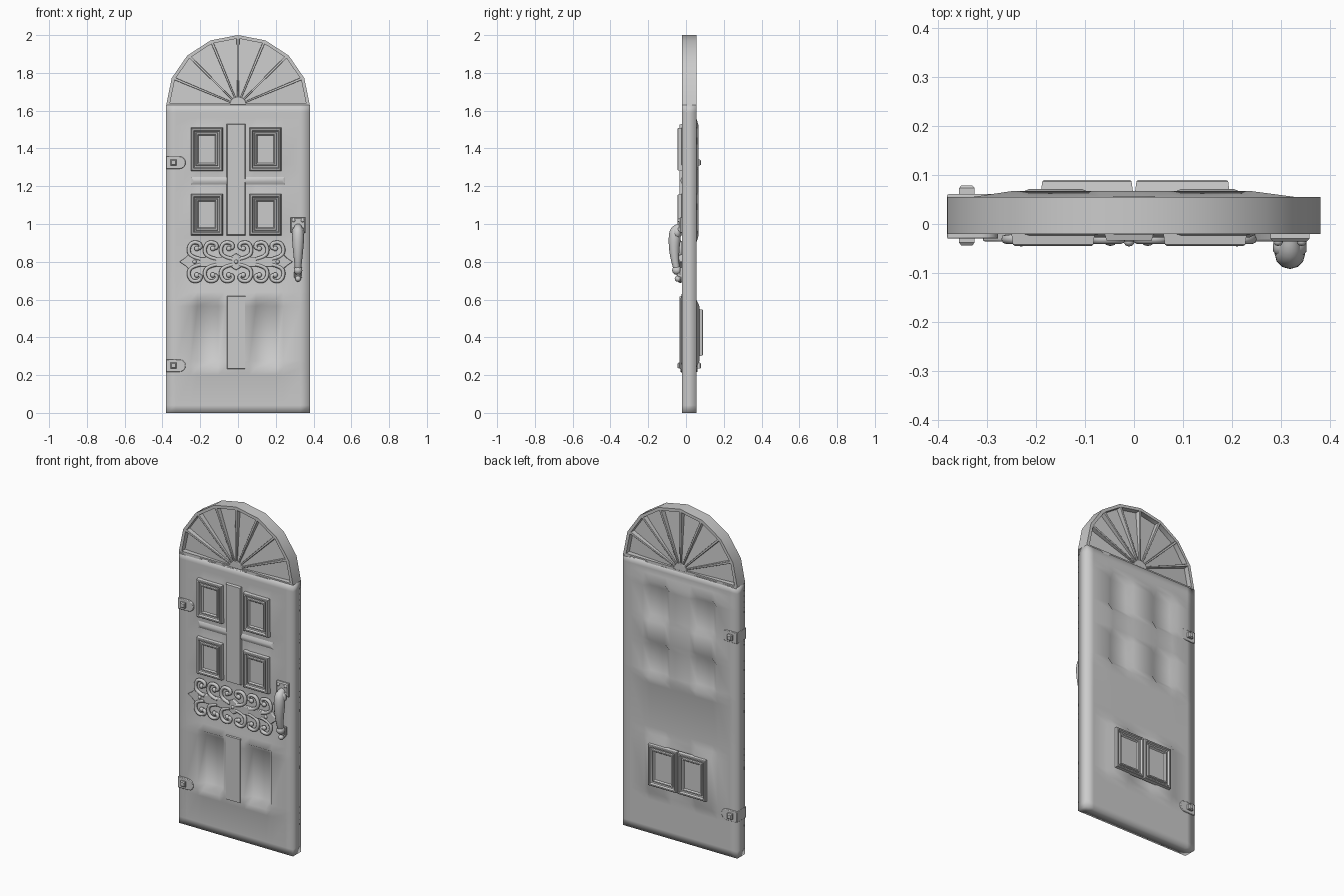
import bpy, bmesh, math

cube = bpy.data.objects.get("Cube")
if cube:
    bpy.data.objects.remove(cube, do_unlink=True)

FRONT, BACK, SPRING = -0.02, 0.055, 1.63


def finish(name, bm, angle=35):
    bmesh.ops.recalc_face_normals(bm, faces=bm.faces)
    mesh = bpy.data.meshes.new(name)
    bm.to_mesh(mesh)
    bm.free()
    ob = bpy.data.objects.new(name, mesh)
    bpy.context.collection.objects.link(ob)
    bpy.ops.object.select_all(action='DESELECT')
    ob.select_set(True)
    bpy.context.view_layer.objects.active = ob
    if angle:
        bpy.ops.object.shade_smooth_by_angle(angle=math.radians(angle))
    else:
        bpy.ops.object.shade_smooth()
    return ob


def loft(bm, loops, caps=True):
    """Skin a series of closed loops with equal point counts."""
    rows = [[bm.verts.new(p) for p in loop] for loop in loops]
    n = len(rows[0])
    for a, b in zip(rows, rows[1:]):
        for i in range(n):
            j = (i + 1) % n
            bm.faces.new((a[i], a[j], b[j], b[i]))
    if caps:
        bm.faces.new(rows[0])
        bm.faces.new(rows[-1])


def stepped_panel(name, x0, x1, z0, z1, y, side, steps):
    """Concentric rectangles: each step is (inset, height off the face)."""
    bm = bmesh.new()
    loft(bm, [[(x0 + i, y + side * h, z0 + i), (x1 - i, y + side * h, z0 + i),
               (x1 - i, y + side * h, z1 - i), (x0 + i, y + side * h, z1 - i)]
              for i, h in steps])
    return finish(name, bm)


def prism(name, outline, y0, y1, bevel=0.0):
    """Extrude an x-z outline along y."""
    bm = bmesh.new()
    loft(bm, [[(x, y, z) for x, z in outline] for y in (y0, y1)])
    ob = finish(name, bm)
    if bevel:
        mod = ob.modifiers.new("soft_edges", 'BEVEL')
        mod.width, mod.segments = bevel, 2
    return ob


def rivet(name, x, y, z, r, depth):
    bpy.ops.mesh.primitive_uv_sphere_add(segments=10, ring_count=6, location=(x, y, z))
    ob = bpy.context.object
    ob.name = name
    ob.scale = (r, depth, r)
    bpy.ops.object.shade_smooth()


def rod(name, points, thickness, radii=None, sides=2):
    curve = bpy.data.curves.new(name, 'CURVE')
    curve.dimensions = '3D'
    curve.bevel_depth, curve.bevel_resolution = thickness, sides
    curve.resolution_u, curve.use_fill_caps = 5, True
    spline = curve.splines.new('NURBS')
    spline.points.add(len(points) - 1)
    for i, (pt, p) in enumerate(zip(spline.points, points)):
        pt.co = (*p, 1)
        pt.radius = radii[i] if radii else 1
    spline.use_endpoint_u, spline.order_u = True, 3
    ob = bpy.data.objects.new(name, curve)
    bpy.context.collection.objects.link(ob)
    bpy.ops.object.select_all(action='DESELECT')
    ob.select_set(True)
    bpy.context.view_layer.objects.active = ob
    bpy.ops.object.convert(target='MESH')
    bpy.ops.object.shade_smooth()


# Door slab: a grid whose front and back are softly moulded
COLUMNS = [(-0.25, -0.07), (0.06, 0.24)]
UPPER = [(0.94, 1.17), (1.28, 1.52)]
LOWER = [(0.24, 0.60)]
SOFT = 0.035


def grid_lines(spans, ends, margin):
    lines = {ends[0], ends[1], ends[0] + margin, ends[1] - margin}
    for a, b in spans:
        lines |= {a, a + SOFT, b - SOFT, b}
    return sorted(lines)


def inside(x, z, rows):
    return any(a < x < b for a, b in COLUMNS) and any(a < z < b for a, b in rows)


def in_field(x, z, low, high):
    return -0.26 < x < 0.25 and low <= z <= high


def front_y(x, z):
    if inside(x, z, UPPER):
        return FRONT - 0.010
    if inside(x, z, LOWER):
        return FRONT + 0.030
    return FRONT - (0.010 if in_field(x, z, 0.24, 0.60) else 0)


def back_y(x, z):
    if inside(x, z, LOWER):
        return BACK + 0.016
    if inside(x, z, UPPER):
        return BACK - 0.012
    return BACK + (0.012 if in_field(x, z, 0.94, 1.52) else 0)


xs = grid_lines(COLUMNS, (-0.38, 0.38), 0.05)
zs = grid_lines(UPPER + LOWER, (0, SPRING), 0.04)
zs = sorted(zs + [0.20, 0.64, 0.90, 1.56])
bm = bmesh.new()
sheets = [[[bm.verts.new((x, f(x, z), z)) for x in xs] for z in zs] for f in (front_y, back_y)]
for s in sheets:
    for r0, r1 in zip(s, s[1:]):
        for i in range(len(xs) - 1):
            bm.faces.new((r0[i], r0[i + 1], r1[i + 1], r1[i]))
borders = []
for s in sheets:
    borders.append(s[0] + [r[-1] for r in s[1:]] + s[-1][-2::-1] + [r[0] for r in s[-2:0:-1]])
for i in range(len(borders[0])):
    j = (i + 1) % len(borders[0])
    bm.faces.new((borders[0][i], borders[0][j], borders[1][j], borders[1][i]))
finish("door_slab", bm, angle=0)

# Moulded panels, four on the front and two low on the back
MOULDING = [(0, 0), (0.003, 0.022), (0.007, 0.025), (0.014, 0.025), (0.019, 0.014),
            (0.026, 0.012), (0.029, 0.020), (0.036, 0.020), (0.042, 0.012)]
for x0, x1 in COLUMNS:
    for z0, z1 in UPPER:
        stepped_panel("front_panel", x0, x1 - 0.01, z0, z1 - 0.01, FRONT, -1, MOULDING)
for x0, x1 in ((-0.19, -0.002), (0.002, 0.195)):
    stepped_panel("back_panel", x0, x1, 0.30, 0.55, BACK + 0.010, 1, MOULDING)

# Centre stiles and cross rail
RAISED = [(0, 0), (0.004, 0.014)]
for z0, z1 in ((0.94, 1.53), (0.23, 0.62)):
    stepped_panel("centre_stile", -0.06, 0.04, z0, z1, FRONT, -1, RAISED)
stepped_panel("cross_rail", -0.25, 0.25, 1.21, 1.25, FRONT, -1, [(0, 0), (0.015, 0.008)])


# Sunburst fan arch
def arc(rx, rz, y):
    return [(rx * math.cos(math.pi * i / 8), y, SPRING + rz * math.sin(math.pi * i / 8))
            for i in range(9)]


bm = bmesh.new()
for ends in zip(*[arc(rx, rz, y) for rx, rz, y in ((0.38, 0.37, FRONT), (0.38, 0.37, BACK),
                                                   (0.362, 0.352, BACK), (0.362, 0.352, FRONT))]):
    row = [bm.verts.new(p) for p in ends]
    if ends[0][0] < 0.379:
        for k in range(4):
            bm.faces.new((last[k], last[(k + 1) % 4], row[(k + 1) % 4], row[k]))
    last = row
finish("arch_rim", bm, 30)

for name, hub_y, rim_y in (("front_fan", FRONT + 0.008, 0.012), ("back_fan", BACK - 0.008, 0.023)):
    bm = bmesh.new()
    inner, outer = arc(0.03, 0.03, hub_y), arc(0.37, 0.36, rim_y)
    for i in range(8):
        bm.faces.new([bm.verts.new(p) for p in (inner[i], outer[i], outer[i + 1], inner[i + 1])])
    finish(name, bm, 0)

for i in range(1, 8):
    a = math.pi * i / 8
    c, s, w = math.cos(a), math.sin(a), 0.007
    prism("fan_spoke", [(r * c - t * s, SPRING + r * s + t * c)
                        for r, t in ((0.03, -w * 0.6), (0.365, -w), (0.365, w), (0.03, w * 0.6))],
          FRONT + 0.001, BACK - 0.001, 0.002)
prism("fan_hub", [(x, z) for x, y, z in arc(0.045, 0.045, 0)], FRONT - 0.001, BACK + 0.001, 0.003)
prism("fan_base", [(-0.375, SPRING - 0.01), (0.375, SPRING - 0.01), (0.372, SPRING + 0.008),
                   (-0.372, SPRING + 0.008)], FRONT, BACK)

# Hinges: rounded straps wrapping the edge, bolted on both faces
for z in (0.25, 1.325):
    tip = [(-0.31 + 0.033 * math.cos(a), z + 0.033 * math.sin(a))
           for a in [math.pi * (k / 8 - 0.5) for k in range(9)]]
    outline = [(-0.381, z - 0.033)] + tip + [(-0.381, z + 0.033)]
    prism("hinge_strap", outline, FRONT - 0.010, BACK + 0.006, 0.003)
    for y, side in ((FRONT, -1), (BACK, 1)):
        stepped_panel("hinge_bolt", -0.357, -0.325, z - 0.016, z + 0.016, y, side,
                      [(0, 0), (0, 0.018), (0.005, 0.024)])

# Ornamental strap with scrolls
MID, STRAP_Z = -0.01, 0.80
half = [(0.0, 0.045), (0.03, 0.026), (0.22, 0.026), (0.25, 0.04), (0.27, 0.02), (0.30, 0.0)]
top = [(MID - x, STRAP_Z + z) for x, z in half[::-1]] + [(MID + x, STRAP_Z + z) for x, z in half[1:]]
bottom = [(x, 2 * STRAP_Z - z) for x, z in top[-2:0:-1]]
prism("strap_bar", top + bottom, FRONT - 0.016, FRONT + 0.005, 0.004)
for x in (-0.22, 0, 0.22):
    rivet("strap_rivet", MID + x, FRONT - 0.016, STRAP_Z, 0.011, 0.010)

SCROLL = [(0.03, 0.015), (-0.02, 0.025), (-0.035, 0.065), (-0.015, 0.105), (0.03, 0.10),
          (0.035, 0.07), (0.012, 0.07)]
for flip in (-1, 1):
    for up in (-1, 1):
        for cx in (0.05, 0.135, 0.22):
            path = [(MID + flip * (cx - x), FRONT - 0.011, STRAP_Z + up * z) for x, z in SCROLL]
            rod("strap_scroll", path, 0.010)
            rivet("scroll_rivet", path[-1][0], FRONT - 0.014, path[-1][2], 0.014, 0.011)

# Handle: bolted plate, swelling grip and foot
HX = 0.318
stepped_panel("handle_plate", HX - 0.04, HX + 0.04, 0.955, 1.035, FRONT, -1,
              [(0, 0), (0, 0.010), (0.006, 0.016)])
for dx in (-0.024, 0.024):
    for dz in (-0.024, 0.024):
        rivet("plate_bolt", HX + dx, FRONT - 0.016, 0.995 + dz, 0.010, 0.009)
rod("handle_grip", [(HX, y, z) for y, z in
                    ((-0.025, 0.985), (-0.058, 0.975), (-0.060, 0.93), (-0.063, 0.86),
                     (-0.056, 0.79), (-0.046, 0.75), (-0.030, 0.725))],
    0.03, [0.6, 0.85, 1.1, 0.9, 0.65, 0.5, 0.5], 4)
for z, r in ((0.955, 0.036), (0.755, 0.024)):
    rivet("grip_collar", HX, -0.048, z, r, 0.026)
prism("handle_foot", [(HX - 0.022, 0.77), (HX - 0.022, 0.72), (HX, 0.69), (HX + 0.022, 0.72),
                      (HX + 0.022, 0.77)], FRONT - 0.012, FRONT, 0.003)
rivet("handle_finial", HX, -0.042, 0.71, 0.016, 0.018)
